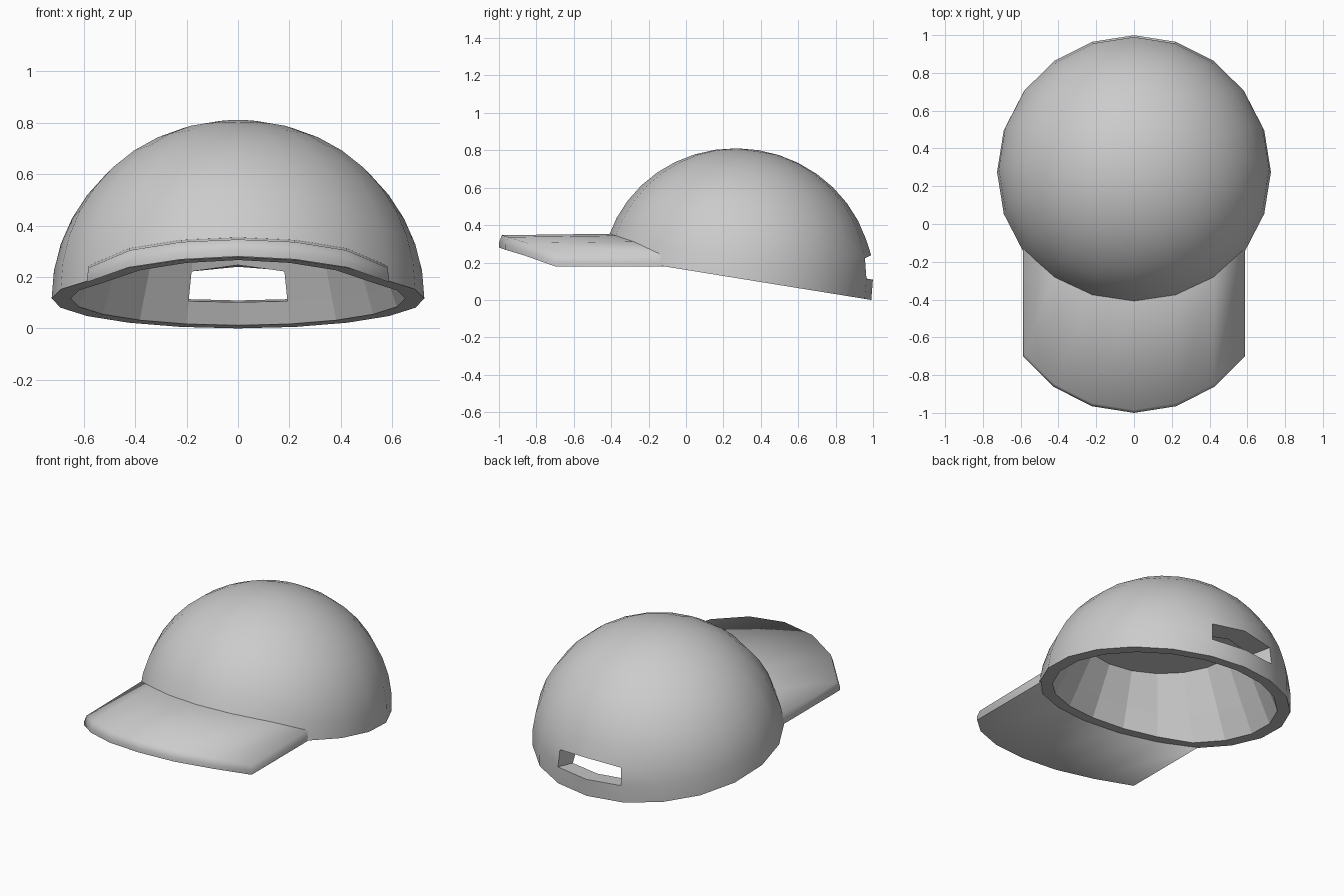
import bpy, bmesh, math
from mathutils import Matrix, Vector

if "Cube" in bpy.data.objects:
    bpy.data.objects.remove(bpy.data.objects["Cube"])

N = 20                       # sides around the crown
R, H = 0.725, 0.694          # crown radius and height
TILT = Matrix.Translation((0, 0.275, 0.116)) @ Matrix.Rotation(math.radians(-9.2), 4, 'X')
LEVEL = Matrix.Translation((0, 0.26, 0))
LIFT = {0: 0.046, 1: 0.04, 2: 0.026}      # front rim arches up to meet the brim


def finish(bm, name, angle):
    bmesh.ops.recalc_face_normals(bm, faces=bm.faces)
    flat = [f.index for f in bm.faces if f.material_index == 1]
    for f in bm.faces:
        f.material_index = 0
    mesh = bpy.data.meshes.new(name)
    bm.to_mesh(mesh)
    bm.free()
    obj = bpy.data.objects.new(name, mesh)
    bpy.context.collection.objects.link(obj)
    bpy.ops.object.select_all(action='DESELECT')
    obj.select_set(True)
    bpy.context.view_layer.objects.active = obj
    bpy.ops.object.shade_smooth_by_angle(angle=math.radians(angle))
    for i in flat:
        mesh.polygons[i].use_smooth = False
    return obj


# Crown: domed outside, tapered inside with a level ceiling, open slot at the back
bm = bmesh.new()


def ring(r, z, matrix):
    angles = [2 * math.pi * k / N for k in range(N)]
    return [matrix @ Vector((r * math.sin(a), r * math.cos(a), z)) for a in angles]


def skin(rows, mat):
    for i in range(len(rows) - 1):
        for k in range(N):
            if i == 1 and k in (0, N - 1):
                continue                     # slot opening
            j = (k + 1) % N
            bm.faces.new((rows[i][k], rows[i][j], rows[i + 1][j], rows[i + 1][k])).material_index = mat


lat = [math.radians(9 * i) for i in range(10)]
outer = [ring(R * math.cos(a), H * math.sin(a), TILT) for a in lat]
rim, ceiling = ring(0.65, 0, TILT), ring(0.478, 0.555, LEVEL)
for row in (outer[0], rim):
    for k in range(-2, 3):
        row[N // 2 + k].z += LIFT[abs(k)]
inner = [[a.lerp(b, t) for a, b in zip(rim, ceiling)] for t in (0, 0.165, 0.38, 1)]
outer[2][0].z += 0.022                       # slot top rises in the middle
inner[2][0].z += 0.028
outer, inner = ([[bm.verts.new(p) for p in row] for row in rows] for rows in (outer, inner))
skin(outer, 0)
skin(inner, 1)
pole = bm.verts.new(TILT @ Vector((0, 0, H)))
for k in range(N):
    j = (k + 1) % N
    bm.faces.new((outer[-1][k], outer[-1][j], pole))
    bm.faces.new((outer[0][k], outer[0][j], inner[0][j], inner[0][k]))
bm.faces.new(inner[-1]).material_index = 1
slot = [(1, -1), (1, 0), (1, 1), (2, 1), (2, 0), (2, -1)]
for (a, b), (c, d) in zip(slot, slot[1:] + slot[:1]):
    bm.faces.new((outer[a][b], outer[c][d], inner[c][d], inner[a][b]))
bm.faces.index_update()
finish(bm, "cap_crown", 30)

# Brim: crown's front arc swept forward, arched, with a softened edge
bm = bmesh.new()
BOTTOM = {0: 0.28, 1: 0.268, 2: 0.237, 3: 0.18}
TOP = {0: 0.35, 1: 0.34, 2: 0.308, 3: 0.24}
columns = []
for k in range(-3, 4):
    a = math.radians(18 * k)
    x, y = R * math.sin(a), 0.275 - R * math.cos(a)
    zb, zt = BOTTOM[abs(k)], TOP[abs(k)]
    xt = x * 0.99
    section = [(x, y + 0.04, zb), (x, y - 0.55, zb), (x, y - 0.55, zb + 0.025),
               (xt, y - 0.535, zt - 0.004), (xt, y + 0.05, zt + 0.004), (x, y + 0.05, zb + 0.025)]
    columns.append([bm.verts.new(p) for p in section])
for c, d in zip(columns, columns[1:]):
    for i in range(6):
        j = (i + 1) % 6
        bm.faces.new((c[i], c[j], d[j], d[i]))
for c in (columns[0], columns[-1]):
    bm.faces.new((c[0], c[1], c[2], c[5]))
    bm.faces.new((c[5], c[2], c[3], c[4]))
bm.faces.index_update()
finish(bm, "cap_brim", 82)
